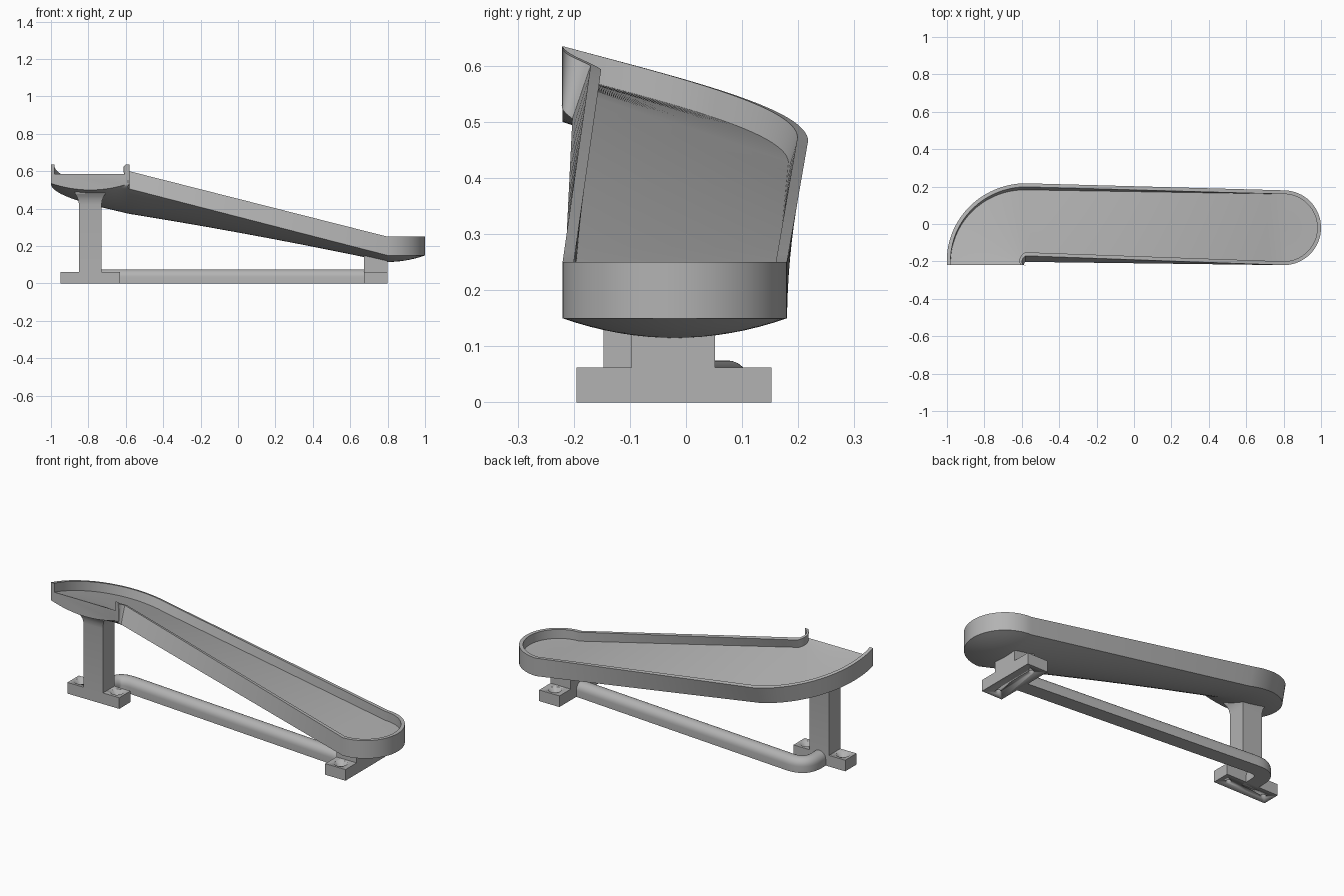
import bpy, bmesh, math
from mathutils import Vector

if "Cube" in bpy.data.objects:
    bpy.data.objects.remove(bpy.data.objects["Cube"], do_unlink=True)

grey = bpy.data.materials.new("plain grey")
grey.use_nodes = True
COLOUR = (0.45, 0.45, 0.45, 1)
grey.diffuse_color = COLOUR
grey.node_tree.nodes["Principled BSDF"].inputs["Base Color"].default_value = COLOUR


def finish(name, bm, angle=30):
    bmesh.ops.remove_doubles(bm, verts=bm.verts, dist=1e-5)
    bmesh.ops.recalc_face_normals(bm, faces=bm.faces)
    mesh = bpy.data.meshes.new(name)
    bm.to_mesh(mesh)
    bm.free()
    mesh.materials.append(grey)
    obj = bpy.data.objects.new(name, mesh)
    bpy.context.collection.objects.link(obj)
    bpy.ops.object.select_all(action='DESELECT')
    obj.select_set(True)
    bpy.context.view_layer.objects.active = obj
    bpy.ops.object.shade_smooth_by_angle(angle=math.radians(angle))
    return obj


def loft(bm, sections, cap_start=False, cap_end=False):
    rings = [[bm.verts.new(p) for p in s] for s in sections]
    for a, b in zip(rings, rings[1:]):
        for i in range(len(a)):
            j = (i + 1) % len(a)
            bm.faces.new((a[i], a[j], b[j], b[i]))
    if cap_start:
        bm.faces.new(rings[0])
    if cap_end:
        bm.faces.new(rings[-1])


def box(bm, lo, hi):
    loft(bm, [[(lo[0], lo[1], z), (hi[0], lo[1], z), (hi[0], hi[1], z), (lo[0], hi[1], z)]
              for z in (lo[2], hi[2])], True, True)


# Channel profile: u runs from one wall to the other (-1 to 1), v is down from the rim
WALL, SIDE, FLOOR, SAG = 0.02, 0.10, 0.05, 0.035
ARC = 16


def profile(width):
    h = width / 2
    under = [(h * u, -SIDE - SAG * (1 - u * u)) for u in
             (-1 + 2 * i / ARC for i in range(ARC + 1))]
    t = h - WALL
    return under + [(h, 0), (t, 0), (t, -FLOOR), (0, -FLOOR), (-t, -FLOOR), (-t, 0), (-h, 0)]


def section(pivot, theta, inner, z, roll, width):
    d = Vector((-math.cos(theta), math.sin(theta), 0))
    pts = []
    for u, v in profile(width):
        u += width / 2
        r = inner + u * math.cos(roll) + v * math.sin(roll)
        p = Vector(pivot) + d * r
        p.z = z - u * math.sin(roll) + v * math.cos(roll)
        pts.append(p)
    return pts


# Chute: banked quarter turn, long untwisting run, rounded low end
bm = bmesh.new()
TURN = 32
turn = []
for i in range(TURN + 1):
    t = i / TURN
    turn.append(section((-0.59 + 0.01 * t, -0.22, 0), t * math.pi / 2, 0.05 * t - 0.01 * (1 - t),
                        0.635 - 0.035 * t, math.radians(19) * t, 0.42 - 0.01 * t))
low = section((0.8, -0.22, 0), math.pi / 2, 0, 0.25, 0, 0.4)
RUN = 16
run = [[a.lerp(b, i / RUN) for a, b in zip(turn[-1], low)] for i in range(1, RUN + 1)]
loft(bm, turn + run, cap_start=True)
half = [(u, v) for u, v in profile(0.4) if u >= -1e-6]
CAP = 32
cap = []
for i in range(CAP + 1):
    a = math.pi * (0.5 - i / CAP)
    cap.append([Vector((0.8 + u * math.cos(a), -0.02 + u * math.sin(a), 0.25 + v)) for u, v in half])
rings = [[bm.verts.new(p) for p in s] for s in cap]
for a, b in zip(rings, rings[1:]):
    for i in range(len(a) - 1):
        bm.faces.new((a[i], a[i + 1], b[i + 1], b[i]))
bmesh.ops.remove_doubles(bm, verts=bm.verts, dist=1e-5)
bmesh.ops.dissolve_degenerate(bm, edges=bm.edges, dist=1e-6)
finish("chute", bm)


def drill(obj, spots):
    # Countersunk screw holes
    bm = bmesh.new()
    levels = ((-0.02, 0.015), (0.035, 0.015), (0.064, 0.036), (0.09, 0.036))
    for x, y in spots:
        loft(bm, [[(x + r * math.cos(k * math.pi / 12), y + r * math.sin(k * math.pi / 12), z)
                   for k in range(24)] for z, r in levels], True, True)
    cutter = finish("hole_cutter", bm)
    cutter.hide_render = True
    mod = obj.modifiers.new("holes", 'BOOLEAN')
    mod.object = cutter
    mod.solver = 'EXACT'
    bpy.context.view_layer.objects.active = obj
    bpy.ops.object.modifier_apply(modifier=mod.name)
    bpy.data.objects.remove(cutter, do_unlink=True)


# Feet
FOOT = 0.062
bm = bmesh.new()
box(bm, (-0.95, -0.147, 0), (-0.63, -0.047, FOOT))
drill(finish("high_foot", bm), [(-0.9, -0.097), (-0.68, -0.097)])
bm = bmesh.new()
box(bm, (0.675, -0.195, 0), (0.8, 0.152, FOOT))
drill(finish("low_foot", bm), [(0.737, -0.147), (0.737, 0.102)])

# Supports under the chute
bm = bmesh.new()
box(bm, (0.675, -0.097, FOOT), (0.8, 0.052, 0.16))
finish("low_support", bm)
bm = bmesh.new()
flare = [(FOOT, 0), (0.42, 0), (0.445, 0.004), (0.465, 0.012), (0.48, 0.022), (0.51, 0.022)]
loft(bm, [[(-0.79 + sx * (0.06 + f), -0.097 + sy * (0.05 + f), z)
           for sx, sy in ((-1, -1), (1, -1), (1, 1), (-1, 1))] for z, f in flare], True, True)
finish("high_post", bm)

# Tie bar: flat-bottomed rounded bar, bending into the high post
R = 0.04
bar = [(-R, 0)] + [(-R * math.cos(math.pi * i / 12), 0.035 + R * math.sin(math.pi * i / 12))
                   for i in range(13)] + [(R, 0)]
start, corner, end = Vector((-0.79, -0.02, 0)), Vector((-0.79, 0.08, 0)), Vector((0.7, -0.04, 0))
out = corner + (end - corner).normalized() * 0.1
path = [Vector((-0.79, -0.08, 0))]
for i in range(13):
    t = i / 12
    w = 1.25 * t * (1 - t)
    path.append((start * (1 - t) ** 2 + corner * 2 * w + out * t * t) / ((1 - t) ** 2 + 2 * w + t * t))
path.append(end)
sections = []
for i, p in enumerate(path):
    d = (path[min(i + 1, len(path) - 1)] - path[max(i - 1, 0)]).normalized()
    side = Vector((d.y, -d.x, 0))
    sections.append([p + side * u + Vector((0, 0, v)) for u, v in bar])
bm = bmesh.new()
loft(bm, sections, True, True)
finish("tie_bar", bm)
